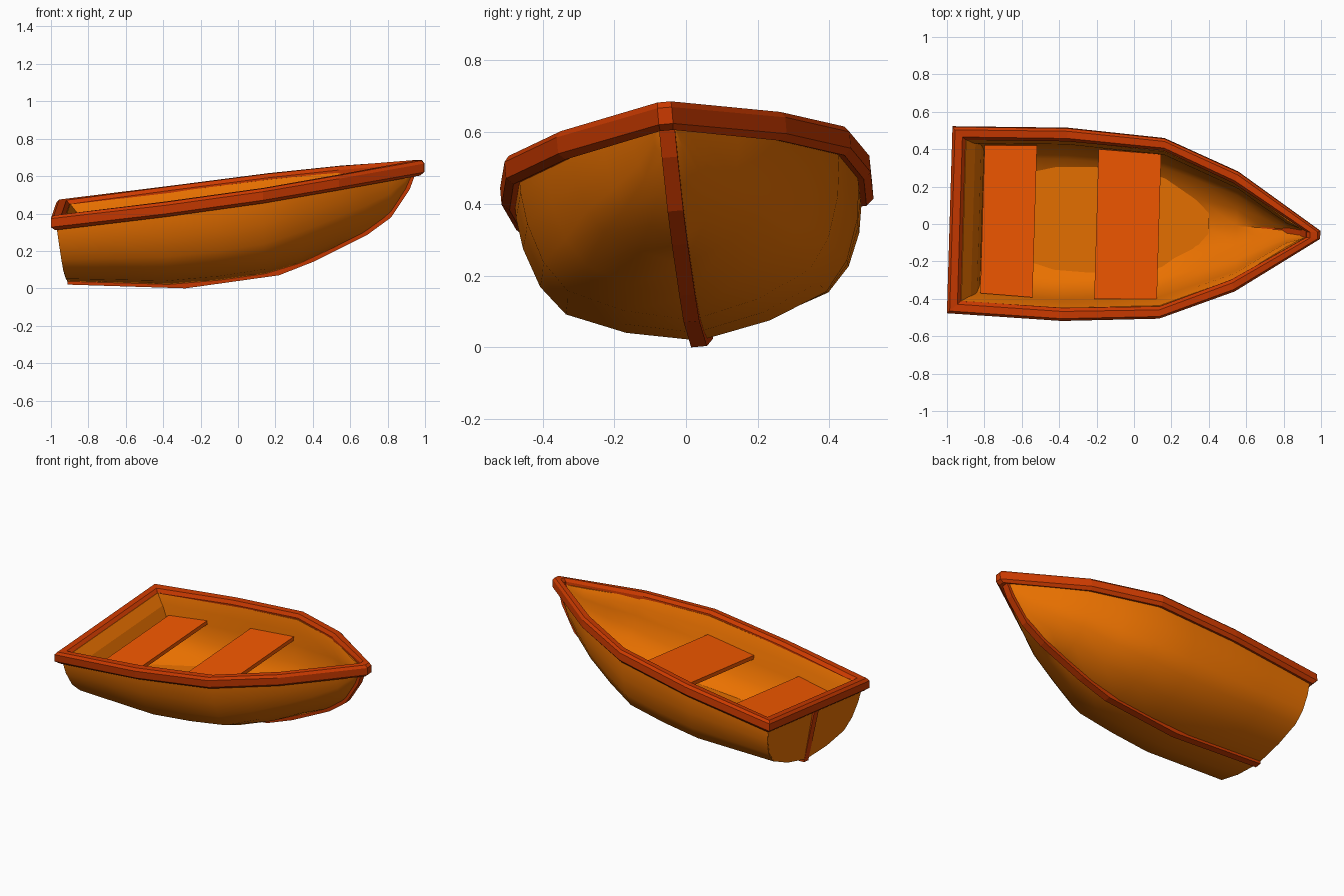
import bpy, bmesh
from math import radians
from mathutils import Matrix, Vector

if "Cube" in bpy.data.objects:
    bpy.data.objects.remove(bpy.data.objects["Cube"])

# Boat resting slightly rolled and turned
POSE = (Matrix.Translation((0, 0.028, 0.002)) @ Matrix.Rotation(radians(-1.7), 4, 'Z')
        @ Matrix.Rotation(radians(5), 4, 'X'))


def material(name, colour):
    m = bpy.data.materials.new(name)
    m.diffuse_color = (*colour, 1)
    m.use_nodes = True
    m.node_tree.nodes["Principled BSDF"].inputs["Base Color"].default_value = m.diffuse_color
    return m


HULL = material("hull_orange", (0.82, 0.165, 0.0))
TRIM = material("trim_red", (0.6, 0.042, 0.0))
SEAT = material("seat_red_orange", (0.9, 0.098, 0.0))


def interp(table, x):
    if x <= table[0][0]:
        return table[0][1]
    for (x0, a), (x1, b) in zip(table, table[1:]):
        if x <= x1:
            return a + (b - a) * (x - x0) / (x1 - x0)
    return table[-1][1]


def loft(name, rings, mat, closed=False, smooth=None):
    """Skin closed rings of points, capping the ends unless the loft is a loop."""
    bm = bmesh.new()
    vs = [[bm.verts.new(p) for p in r] for r in rings]
    n = len(rings[0])
    pairs = list(zip(vs, vs[1:])) + ([(vs[-1], vs[0])] if closed else [])
    for a, b in pairs:
        for i in range(n):
            j = (i + 1) % n
            bm.faces.new((a[i], a[j], b[j], b[i]))
    if not closed:
        bm.faces.new(vs[0][::-1])
        bm.faces.new(vs[-1])
    bmesh.ops.recalc_face_normals(bm, faces=bm.faces)
    me = bpy.data.meshes.new(name)
    bm.to_mesh(me)
    bm.free()
    ob = bpy.data.objects.new(name, me)
    bpy.context.collection.objects.link(ob)
    me.materials.append(mat)
    ob.matrix_world = POSE
    if smooth:
        bpy.context.view_layer.objects.active = ob
        ob.select_set(True)
        bpy.ops.object.shade_smooth_by_angle(angle=radians(smooth))
        ob.select_set(False)
    return ob


# Plan, sheer and keel lines
OUTER = [(-0.985, 0.5), (-0.37, 0.517), (0.15, 0.483), (0.55, 0.32), (0.998, 0.02)]
INNER = [(-0.912, 0.432), (-0.37, 0.447), (0.15, 0.418), (0.53, 0.258), (0.925, 0.014)]
SHEER = [(-0.985, 0.432), (-0.37, 0.505), (0.15, 0.575), (0.55, 0.63), (0.995, 0.685)]
KEEL = [(-0.91, 0.02), (-0.28, 0.0), (0.22, 0.07), (0.41, 0.145), (0.69, 0.285),
        (0.82, 0.38), (0.92, 0.53), (0.955, 0.625)]
SECTION = [(0, 0), (0.42, 0.086), (0.76, 0.23), (0.895, 0.41), (0.975, 0.65), (1, 0.84), (1, 1)]


def section(x, inner=False):
    """Hull cross-section from port edge, under the keel, to starboard edge."""
    w = max(interp(OUTER, x) - 0.037, 0.006)
    top = interp(SHEER, x) - 0.03
    low = min(interp(KEEL, x) + (0.04 if inner else 0.014), top - 0.01)
    vee = max(0, min(1, (x - 0.1) / 0.85)) * 0.25
    stern = max(0, min(1, (-0.5 - x) / 0.4))
    half = []
    for y, z in SECTION:
        z = z + (y - z) * vee if z < 1 else 1
        # the lining is thicker below the gunwale
        width = w - (min(0.5 * w, 0.032 if z == 1 else 0.056) if inner else 0)
        half.append((x - 0.05 * z * stern, y * width, low + (top - low) * z))
    return [(a, -b, c) for a, b, c in half[:0:-1]] + half


# Hull shell
XS = [-0.91, -0.64, -0.37, -0.1, 0.15, 0.35, 0.55, 0.69, 0.82, 0.9, 0.945]
loft("hull", [section(x) + section(x, True)[::-1] for x in XS], HULL, smooth=40)

# Stern board, built in level strips, its inner face sloping down to the seat
board = []
rows = section(-0.91)[6:][::-1]
for (x, y, z), (_, t) in zip(rows, SECTION[::-1]):
    y = max(y - 0.003, 0.003)
    front = -0.81 - 0.1 * t ** 4
    board.append([(x - 0.002, -y, z + 0.002), (x - 0.002, y, z + 0.002),
                  (front, y, z + 0.002), (front, -y, z + 0.002)])
loft("transom", board, HULL)

# Gunwale: chamfered profile given as (fraction from outer to inner, drop)
PROFILE = [(0.3, -0.08), (0, -0.062), (0, -0.016), (0.2, 0), (0.75, 0), (1, -0.02), (1, -0.07)]


def rim_ring(outer, inner, side):
    z = interp(SHEER, outer[0])
    return [(outer[0] + (inner[0] - outer[0]) * f,
             side * (outer[1] + (inner[1] - outer[1]) * f), z + d) for f, d in PROFILE]


rim = [rim_ring(o, i, -1) for o, i in zip(OUTER, INNER)]
rim += [rim_ring(o, i, 1) for o, i in zip(OUTER[::-1], INNER[::-1])]
loft("gunwale", rim, TRIM, closed=True)

# Keel strip running down the stern, along the bottom and up the stem
path = [Vector((-0.97, 0, 0.38))] + [Vector((x, 0, z)) for x, z in KEEL]
rings = []
for i, p in enumerate(path):
    d0 = (p - path[max(i - 1, 0)]).normalized()
    d1 = (path[min(i + 1, len(path) - 1)] - p).normalized()
    t = (d0 + d1).normalized()
    n = Vector((-t.z, 0, t.x))
    n *= 0.035 / max(0.5, n.dot(Vector((-d1.z, 0, d1.x))) if i < len(path) - 1 else 1)
    side = Vector((0, 0.022, 0))
    rings.append([p - side, p + side, p + n + side, p + n - side])
loft("keel_strip", rings, TRIM)

# Floor board
floor = [(-0.80, 0.2), (-0.55, 0.27), (-0.2, 0.285), (0.12, 0.25), (0.33, 0.18), (0.40, 0.10)]
loft("floor", [[(x, s * w, 0.165 + 0.1 * x + dz) for s, dz in
                ((-1, 0), (1, 0), (0.85, -0.012), (-0.85, -0.012))] for x, w in floor], HULL)

# Bench seats, parallel to the gunwale
for name, x0, x1, w0, w1 in (("stern_seat", -0.81, -0.53, 0.397, 0.408),
                             ("middle_seat", -0.20, 0.135, 0.402, 0.388)):
    loft(name, [[(x, s * w, 0.42 + 0.14 * x + dz) for s, dz in
                 ((-1, 0), (1, 0), (1, -0.025), (-1, -0.025))]
                for x, w in ((x0, w0), (x1, w1))], SEAT)
